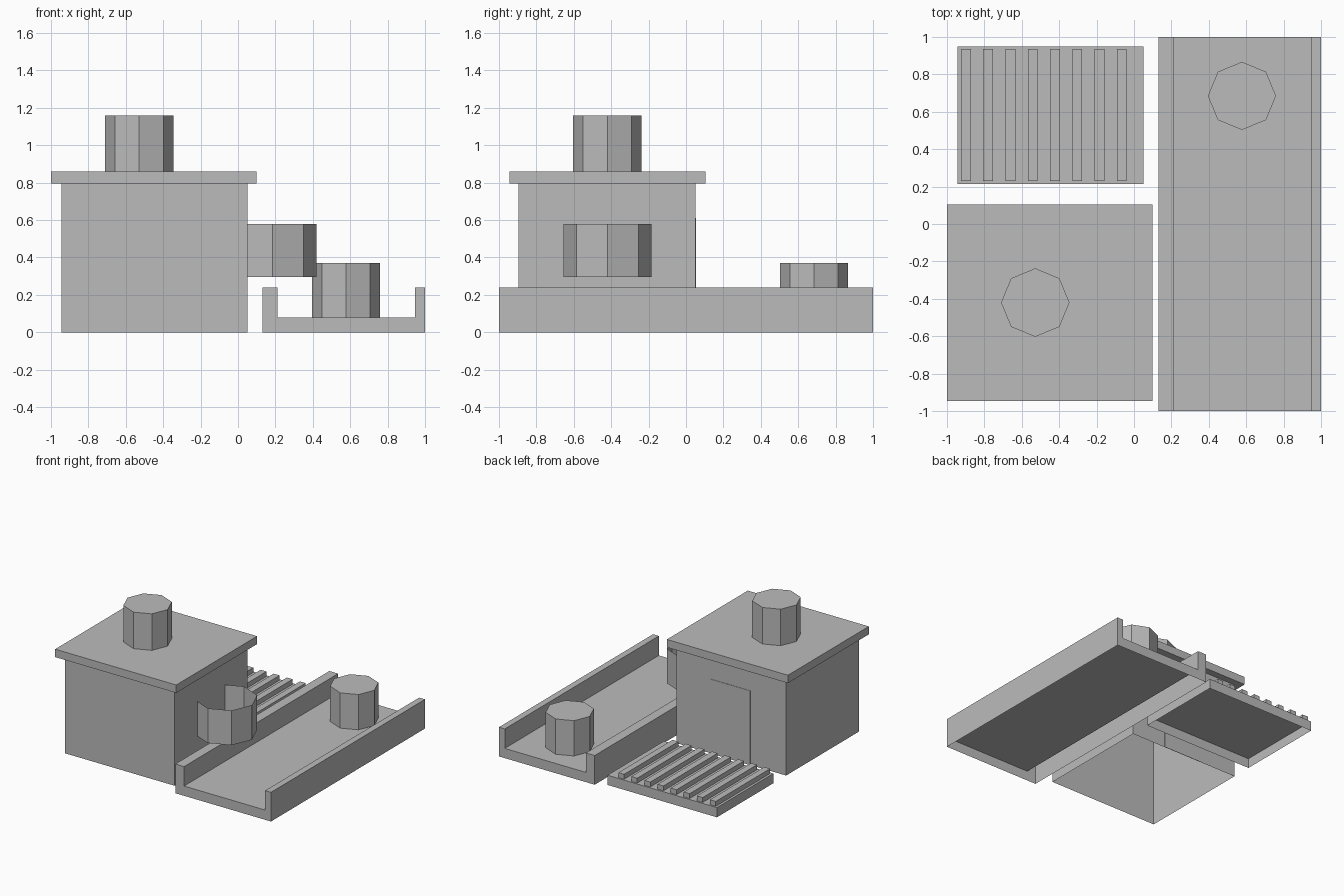
import bpy, bmesh, math

if "Cube" in bpy.data.objects:
    bpy.data.objects.remove(bpy.data.objects["Cube"])

grey = bpy.data.materials.new("plain_grey")
grey.diffuse_color = (0.5, 0.5, 0.5, 1)
grey.use_nodes = True
grey.node_tree.nodes["Principled BSDF"].inputs["Base Color"].default_value = grey.diffuse_color


def finish(name, bm):
    mesh = bpy.data.meshes.new(name)
    bm.to_mesh(mesh)
    bm.free()
    mesh.materials.append(grey)
    obj = bpy.data.objects.new(name, mesh)
    bpy.context.collection.objects.link(obj)
    return obj


def drop_flat(bm, z):
    """Remove horizontal faces lying at height z."""
    faces = [f for f in bm.faces if all(abs(v.co.z - z) < 1e-5 for v in f.verts)]
    bmesh.ops.delete(bm, geom=faces, context='FACES')


def box(name, x, y, z, open_at=()):
    bm = bmesh.new()
    bmesh.ops.create_cube(bm, size=1)
    for v in bm.verts:
        v.co = [r[0] if c < 0 else r[1] for c, r in zip(v.co, (x, y, z))]
    for h in open_at:
        drop_flat(bm, h)
    return finish(name, bm)


def octagon(name, x, y, radius, z, open_at=()):
    bm = bmesh.new()
    bmesh.ops.create_cone(bm, cap_ends=True, segments=8, radius1=radius,
                          radius2=radius, depth=z[1] - z[0])
    bmesh.ops.translate(bm, verts=bm.verts, vec=(x, y, (z[0] + z[1]) / 2))
    for h in open_at:
        drop_flat(bm, h)
    return finish(name, bm)


# House: hollow walls, overhanging roof, chimney, side tube and rear door
box("house_walls", (-0.945, 0.05), (-0.895, 0.05), (0, 0.795), (0, 0.795))
box("roof", (-1, 0.10), (-0.945, 0.105), (0.795, 0.86))
octagon("chimney", -0.528, -0.42, 0.183, (0.86, 1.16), (0.86,))
octagon("side_tube", 0.185, -0.42, 0.235, (0.295, 0.58), (0.295, 0.58))
box("rear_door", (-0.62, -0.26), (0.05, 0.053), (0, 0.61))

# Trough: U profile drawn at the front, pushed to the back, open underneath
bm = bmesh.new()
profile = [(0.13, 0), (1, 0), (1, 0.24), (0.947, 0.24), (0.947, 0.08),
           (0.21, 0.08), (0.21, 0.24), (0.13, 0.24)]
front = bm.faces.new([bm.verts.new((x, -1, z)) for x, z in profile])
back = bmesh.ops.extrude_face_region(bm, geom=[front], use_keep_orig=True)["geom"]
bmesh.ops.translate(bm, vec=(0, 2, 0),
                    verts=[g for g in back if isinstance(g, bmesh.types.BMVert)])
bmesh.ops.recalc_face_normals(bm, faces=bm.faces)
drop_flat(bm, 0)
finish("trough", bm)
octagon("trough_post", 0.577, 0.685, 0.182, (0.08, 0.37), (0.08,))

# Rear platform with a row of slats
box("platform", (-0.945, 0.05), (0.215, 0.948), (0, 0.08), (0,))
for i in range(8):
    x = -0.925 + 0.119 * i
    box(f"slat_{i + 1}", (x, x + 0.053), (0.23, 0.935), (0.08, 0.12), (0.08,))
